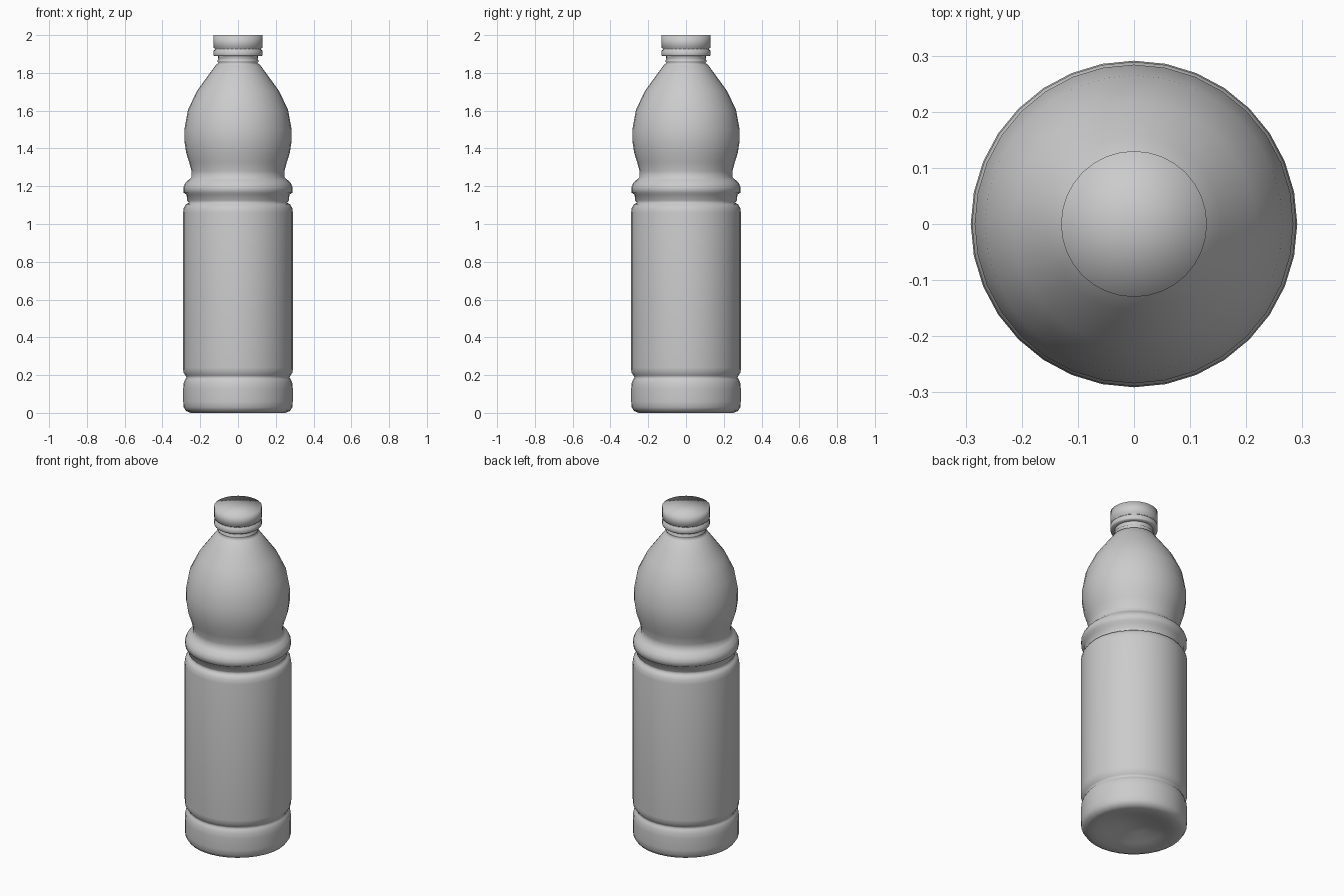
import bpy
import bmesh
from math import cos, sin, tau

SIDES = 32

cube = bpy.data.objects.get("Cube")
if cube:
    bpy.data.objects.remove(cube, do_unlink=True)

grey = bpy.data.materials.new("plain_grey")
grey.use_nodes = True
colour = (0.6, 0.6, 0.6, 1)
grey.diffuse_color = colour
grey.node_tree.nodes["Principled BSDF"].inputs["Base Color"].default_value = colour


def lathe(name, profile):
    """Revolve (radius, height) points about z; a zero radius closes the end."""
    bm = bmesh.new()
    rings = []
    for r, z in profile:
        count = SIDES if r > 0 else 1
        rings.append([bm.verts.new((r * cos(tau * i / SIDES), r * sin(tau * i / SIDES), z))
                      for i in range(count)])
    for a, b in zip(rings, rings[1:]):
        for i in range(SIDES):
            j = (i + 1) % SIDES
            corners = [a[i % len(a)], a[j % len(a)], b[j % len(b)], b[i % len(b)]]
            bm.faces.new(list(dict.fromkeys(corners)))
    bmesh.ops.recalc_face_normals(bm, faces=bm.faces)
    mesh = bpy.data.meshes.new(name)
    bm.to_mesh(mesh)
    bm.free()
    mesh.shade_smooth()
    mesh.materials.append(grey)
    obj = bpy.data.objects.new(name, mesh)
    bpy.context.collection.objects.link(obj)
    return obj


# Bottle: dished base, foot, label panel, waist ring, domed shoulder, neck
lathe("bottle", [
    (0, 0.05), (0.08, 0.04), (0.16, 0.015), (0.21, 0.003), (0.25, 0),
    (0.275, 0.01), (0.288, 0.03), (0.29, 0.06), (0.29, 0.13),
    (0.287, 0.16), (0.278, 0.18), (0.272, 0.187), (0.278, 0.198),
    (0.289, 0.215), (0.291, 0.24), (0.291, 1.06), (0.287, 1.085),
    (0.275, 1.105), (0.26, 1.112), (0.27, 1.125), (0.272, 1.155),
    (0.288, 1.165), (0.289, 1.195), (0.28, 1.215), (0.262, 1.233),
    (0.246, 1.248), (0.246, 1.28), (0.258, 1.325), (0.274, 1.375),
    (0.284, 1.44), (0.284, 1.5), (0.265, 1.605), (0.217, 1.705),
    (0.155, 1.79), (0.117, 1.842), (0.102, 1.852), (0.109, 1.858),
    (0.109, 1.866), (0.102, 1.872), (0.105, 1.878), (0.105, 1.9),
    (0.105, 1.98),
])

# Cap with its tamper band below a narrow groove
lathe("cap", [
    (0.105, 1.89), (0.128, 1.89), (0.13, 1.895), (0.13, 1.918),
    (0.122, 1.924), (0.122, 1.928), (0.13, 1.934), (0.13, 2), (0, 2),
])
